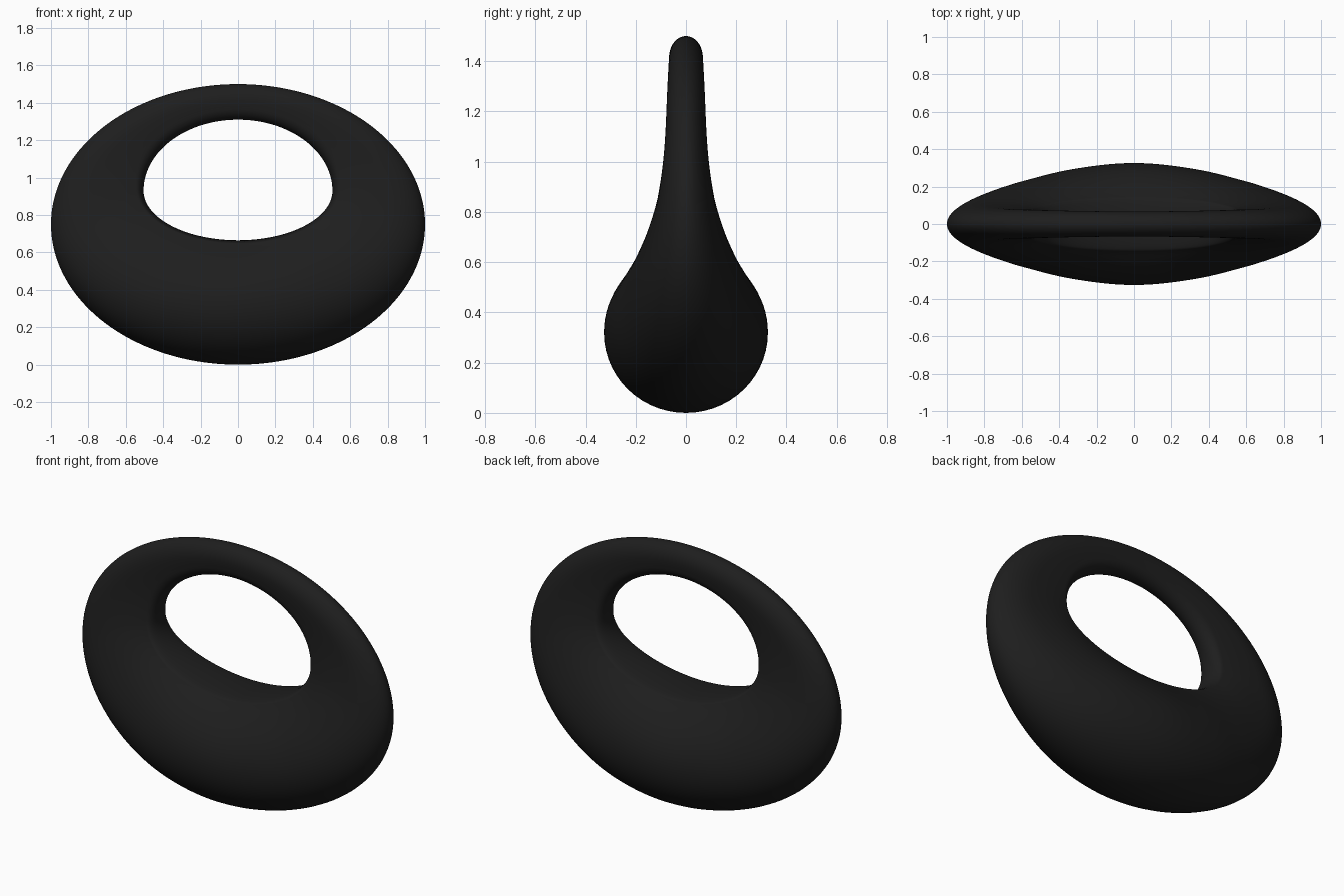
import bpy, bmesh
from math import sin, cos, pi, sqrt, radians

if "Cube" in bpy.data.objects:
    bpy.data.objects.remove(bpy.data.objects["Cube"])

# Section keys around the ring: angle, max half thickness, half width of the hole wall,
# position of the thickest point (0 outer .. 1 inner), relative depth of the hole wall rounding
KEYS = [
    (-90, .326, .145, .48, .03),
    (-67, .298, .14, .47, .03),
    (-45, .238, .125, .45, .035),
    (-20, .165, .10, .42, .05),
    (0, .116, .086, .40, .08),
    (20, .088, .075, .40, .14),
    (45, .076, .069, .42, .25),
    (90, .067, .064, .44, .36),
]


def slope(i, c):
    if i in (0, len(KEYS) - 1):
        return 0
    a, b = KEYS[i - 1], KEYS[i + 1]
    return (b[c] - a[c]) / (b[0] - a[0])


def param(deg, c):
    """Smooth Hermite interpolation of one key column."""
    for i in range(len(KEYS) - 1):
        p, q = KEYS[i], KEYS[i + 1]
        if deg <= q[0] + 1e-6:
            w = q[0] - p[0]
            t = (deg - p[0]) / w
            return ((2*t**3 - 3*t*t + 1) * p[c] + (t**3 - 2*t*t + t) * w * slope(i, c)
                    + (3*t*t - 2*t**3) * q[c] + (t**3 - t*t) * w * slope(i + 1, c))


def half_section(deg):
    """Points (s, half thickness) from the outer edge to the hole."""
    hm, e, sm, depth = (param(deg, c) for c in range(1, 5))
    pts = []
    for i in range(15):                      # rounded outer edge
        f = i / 14 * pi / 2
        pts.append((sm * (1 - cos(f)), hm * sin(f)))
    se = 1 - depth
    for i in range(1, 13):                   # flank towards the hole
        u = i / 12
        pts.append((sm + (se - sm) * u, hm + (e - hm) * u ** 2.1))
    for i in range(1, 9):                    # hole wall
        f = i / 8 * pi / 2
        pts.append((se + depth * sin(f), e * cos(f)))
    return pts


N = 144
bm = bmesh.new()
rings = []
for k in range(N):
    a = -pi / 2 + 2 * pi * k / N
    deg = -90 + min(k, N - k) * 360 / N
    ox, oz = cos(a), .75 + .75 * sin(a)
    ix, iz = .505 * cos(a), .93 + (.38 if sin(a) > 0 else .265) * sin(a)
    half = half_section(deg)
    loop = half + [(s, -h) for s, h in half[-2:0:-1]]
    rings.append([bm.verts.new((ox + (ix - ox) * s, h, oz + (iz - oz) * s)) for s, h in loop])

M = len(rings[0])
for k in range(N):
    r, q = rings[k], rings[(k + 1) % N]
    for j in range(M):
        n = (j + 1) % M
        bm.faces.new((r[j], r[n], q[n], q[j]))
bmesh.ops.recalc_face_normals(bm, faces=bm.faces)

mesh = bpy.data.meshes.new("ring_body")
bm.to_mesh(mesh)
bm.free()
body = bpy.data.objects.new("ring_body", mesh)
bpy.context.collection.objects.link(body)

# Black finish
black = bpy.data.materials.new("black")
black.diffuse_color = (.013, .013, .013, 1)
black.use_nodes = True
black.node_tree.nodes["Principled BSDF"].inputs["Base Color"].default_value = black.diffuse_color
mesh.materials.append(black)

bpy.context.view_layer.objects.active = body
body.select_set(True)
bpy.ops.object.shade_smooth_by_angle(angle=radians(40))
